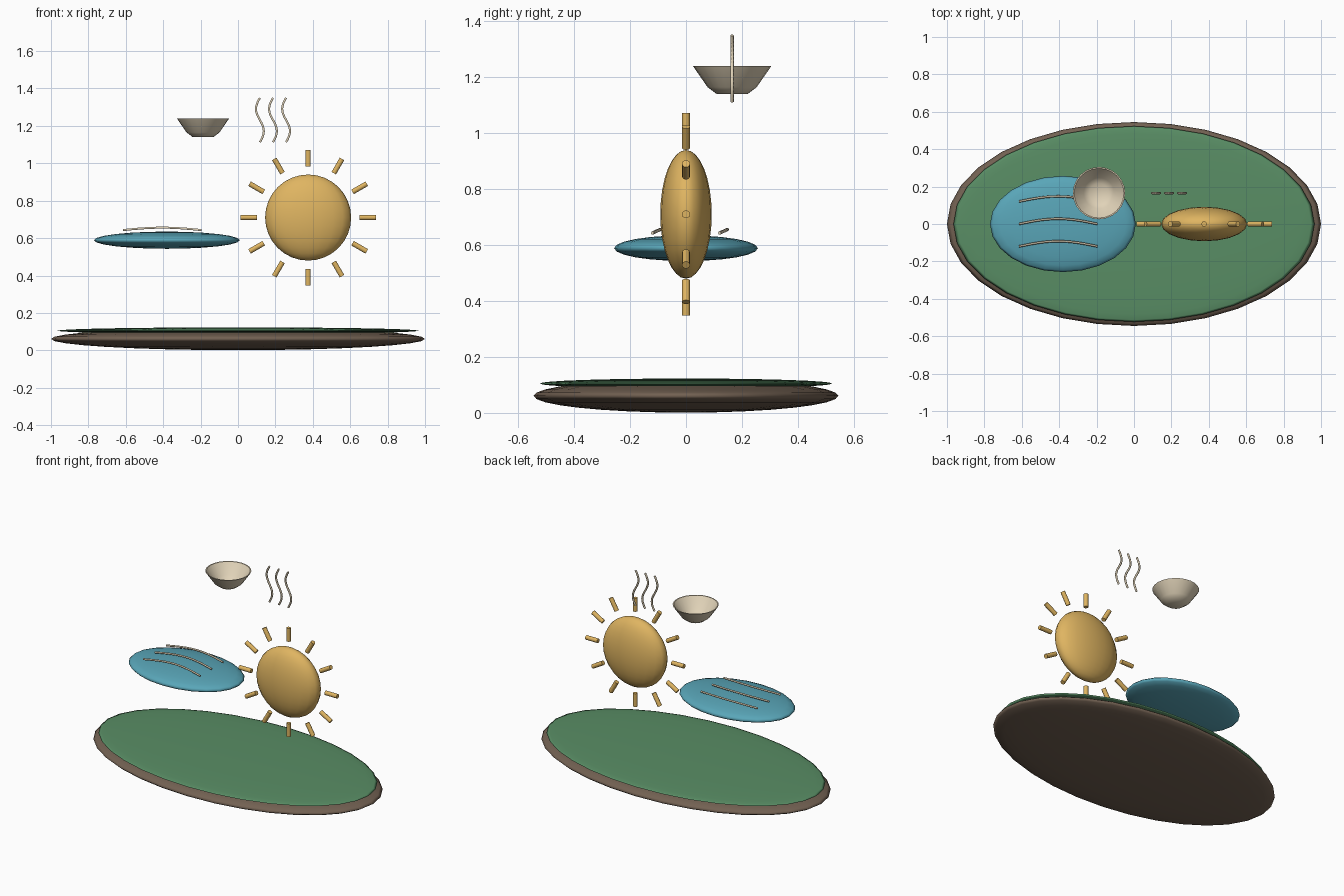
import bpy, bmesh, math
from mathutils import Matrix

if "Cube" in bpy.data.objects:
    bpy.data.objects.remove(bpy.data.objects["Cube"])


def material(name, rgb):
    m = bpy.data.materials.new(name)
    m.diffuse_color = (*rgb, 1)
    m.use_nodes = True
    m.node_tree.nodes["Principled BSDF"].inputs["Base Color"].default_value = m.diffuse_color
    return m


SOIL = material("soil_brown", (0.17, 0.12, 0.085))
GRASS = material("grass_green", (0.10, 0.27, 0.13))
WATER = material("water_blue", (0.10, 0.38, 0.48))
GOLD = material("sun_gold", (0.74, 0.46, 0.12))
CREAM = material("cream", (0.75, 0.65, 0.48))


def add_object(name, bm, mat):
    bmesh.ops.recalc_face_normals(bm, faces=bm.faces)
    me = bpy.data.meshes.new(name)
    bm.to_mesh(me)
    bm.free()
    ob = bpy.data.objects.new(name, me)
    bpy.context.collection.objects.link(ob)
    me.materials.append(mat)
    return ob


def smooth(ob, angle=40):
    bpy.ops.object.select_all(action='DESELECT')
    ob.select_set(True)
    bpy.context.view_layer.objects.active = ob
    bpy.ops.object.shade_smooth_by_angle(angle=math.radians(angle))


def ellipsoid(name, centre, radii, segs, rings, mat):
    bm = bmesh.new()
    bmesh.ops.create_uvsphere(bm, u_segments=segs, v_segments=rings, radius=1,
                              matrix=Matrix.Translation(centre) @ Matrix.Diagonal((*radii, 1)))
    for f in bm.faces:
        f.smooth = True
    return add_object(name, bm, mat)


def strand(name, points, radius, mat):
    cu = bpy.data.curves.new(name, 'CURVE')
    cu.dimensions = '3D'
    cu.bevel_depth = radius
    cu.bevel_resolution = 1
    cu.use_fill_caps = True
    sp = cu.splines.new('POLY')
    sp.points.add(len(points) - 1)
    for p, co in zip(sp.points, points):
        p.co = (*co, 1)
    sp.use_smooth = True
    ob = bpy.data.objects.new(name, cu)
    bpy.context.collection.objects.link(ob)
    cu.materials.append(mat)
    return ob


# ground island: soil with a grass layer
ellipsoid("soil_base", (0, 0, 0.061), (1.0, 0.545, 0.06), 32, 16, SOIL)
ellipsoid("grass_top", (0, 0, 0.105), (0.965, 0.523, 0.018), 32, 16, GRASS)

# floating pond with three ripples
ellipsoid("pond", (-0.38, 0, 0.589), (0.39, 0.257, 0.046), 24, 12, WATER)
for i, y in enumerate((-0.12, 0.0, 0.12)):
    pts = []
    for k in range(13):
        t = k / 12
        bump = math.sin(math.pi * t)
        pts.append((-0.615 + 0.42 * t, y + 0.028 * bump, 0.643 + 0.013 * bump))
    strand(f"ripple_{i + 1}", pts, 0.006, CREAM)

# sun disc with twelve rays
SUN = Matrix.Translation((0.375, 0, 0.71))
ellipsoid("sun_disc", SUN.translation, (0.23, 0.092, 0.23), 20, 16, GOLD)
for i in range(12):
    bm = bmesh.new()
    bmesh.ops.create_cone(bm, cap_ends=True, segments=10, radius1=0.0145, radius2=0.0145, depth=0.088,
                          matrix=SUN @ Matrix.Rotation(i * math.pi / 6, 4, 'Y')
                          @ Matrix.Translation((0, 0, 0.318)))
    smooth(add_object(f"sun_ray_{i + 1}", bm, GOLD))

# bowl, turned from a closed thin-walled profile
profile = [(0, 1.14), (0.055, 1.14), (0.088, 1.165), (0.14, 1.24),
           (0.133, 1.24), (0.082, 1.171), (0.052, 1.147), (0, 1.147)]
bm = bmesh.new()
verts = [bm.verts.new((r - 0.187, 0.165, z)) for r, z in profile]
edges = [bm.edges.new(p) for p in zip(verts, verts[1:])]
bmesh.ops.spin(bm, geom=verts + edges, cent=(-0.187, 0.165, 0), axis=(0, 0, 1),
               angle=2 * math.pi, steps=24)
bmesh.ops.remove_doubles(bm, verts=bm.verts, dist=0.0005)
smooth(add_object("bowl", bm, CREAM), 50)

# three wisps of steam
for i in range(3):
    pts = []
    for k in range(17):
        t = k / 16
        pts.append((0.117 + 0.07 * i + 0.021 * math.sin(2 * math.pi * t), 0.165, 1.113 + 0.237 * t))
    strand(f"steam_{i + 1}", pts, 0.0063, CREAM)
